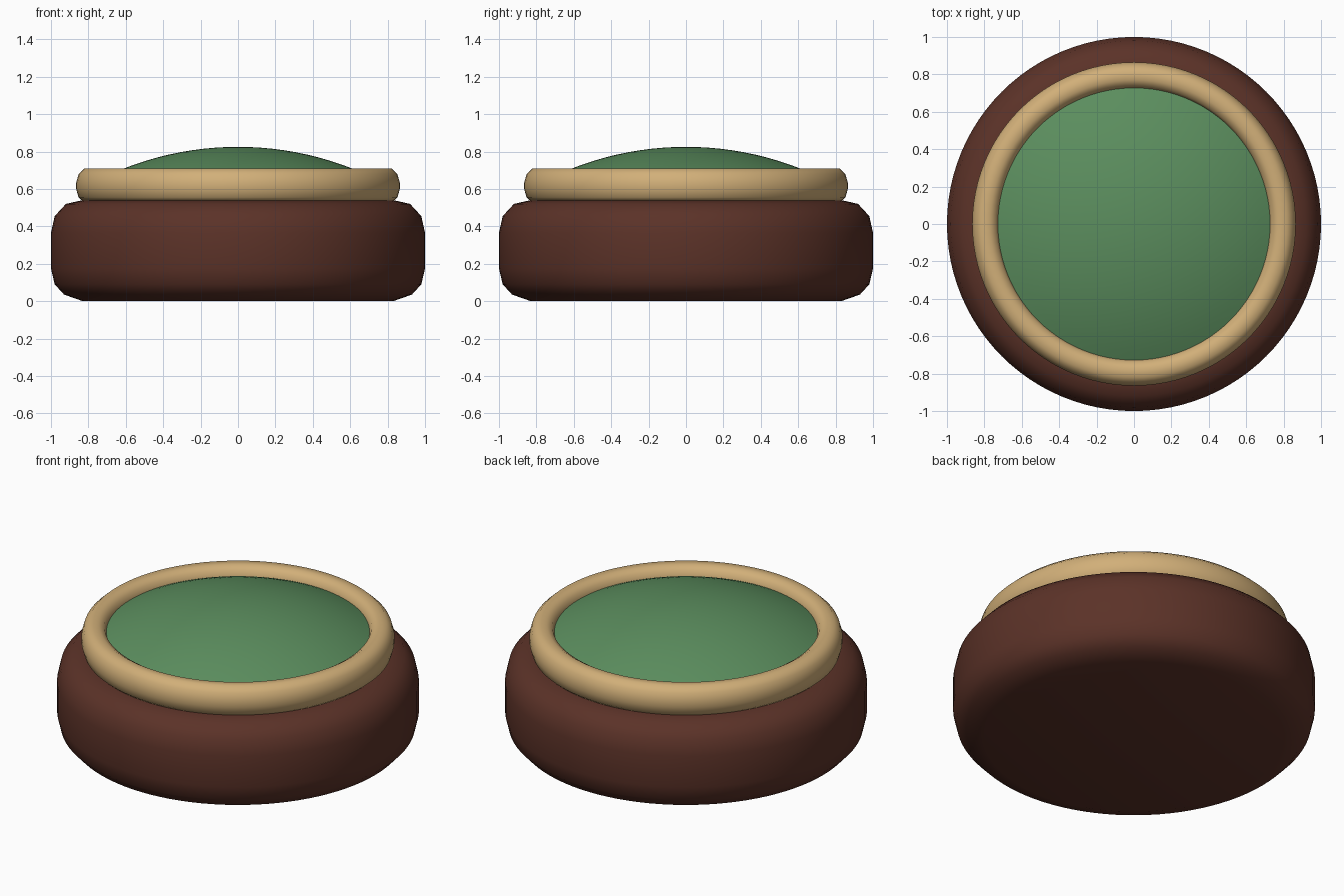
import bpy, bmesh, math

if "Cube" in bpy.data.objects:
    bpy.data.objects.remove(bpy.data.objects["Cube"])

SEGMENTS = 96


def material(name, rgb):
    mat = bpy.data.materials.new(name)
    mat.diffuse_color = (*rgb, 1.0)
    mat.use_nodes = True
    mat.node_tree.nodes["Principled BSDF"].inputs["Base Color"].default_value = mat.diffuse_color
    return mat


def lathe(name, profile, mat, closed=False, angle=50):
    """Spin an (r, z) profile around the vertical axis."""
    bm = bmesh.new()
    verts = [bm.verts.new((r, 0, z)) for r, z in profile]
    pairs = list(zip(verts, verts[1:]))
    if closed:
        pairs.append((verts[-1], verts[0]))
    edges = [bm.edges.new(p) for p in pairs]
    bmesh.ops.spin(bm, geom=verts + edges, axis=(0, 0, 1), cent=(0, 0, 0),
                   angle=math.tau, steps=SEGMENTS)
    bmesh.ops.remove_doubles(bm, verts=bm.verts, dist=0.0005)
    bmesh.ops.recalc_face_normals(bm, faces=bm.faces)
    mesh = bpy.data.meshes.new(name)
    bm.to_mesh(mesh)
    bm.free()
    mesh.materials.append(mat)
    obj = bpy.data.objects.new(name, mesh)
    bpy.context.collection.objects.link(obj)
    bpy.ops.object.select_all(action='DESELECT')
    obj.select_set(True)
    bpy.context.view_layer.objects.active = obj
    bpy.ops.object.shade_smooth_by_angle(angle=math.radians(angle))
    return obj


brown = material("dark_brown", (0.105, 0.032, 0.021))
tan = material("tan", (0.64, 0.43, 0.19))
green = material("green", (0.105, 0.27, 0.112))

# Rounded drum base
lathe("base", [(0, 0), (0.83, 0), (0.93, 0.035), (0.98, 0.09), (1, 0.175),
               (1, 0.365), (0.98, 0.455), (0.92, 0.52), (0.84, 0.538),
               (0, 0.538)], brown)

# Rounded collar ring sitting on the base
lathe("collar", [(0.83, 0.535), (0.853, 0.555), (0.865, 0.60), (0.865, 0.635),
                 (0.852, 0.68), (0.82, 0.71), (0.77, 0.71), (0.738, 0.69),
                 (0.725, 0.65), (0.725, 0.60), (0.738, 0.555),
                 (0.76, 0.535)], tan, closed=True)

# Shallow domed top inside the collar
RADIUS, TOP, STEPS = 1.67, 0.825, 12
dome = []
for i in range(STEPS + 1):
    r = 0.74 * i / STEPS
    dome.append((r, TOP - RADIUS + math.sqrt(RADIUS ** 2 - r ** 2)))
lathe("dome", dome + [(0.74, 0.538), (0, 0.538)], green)
